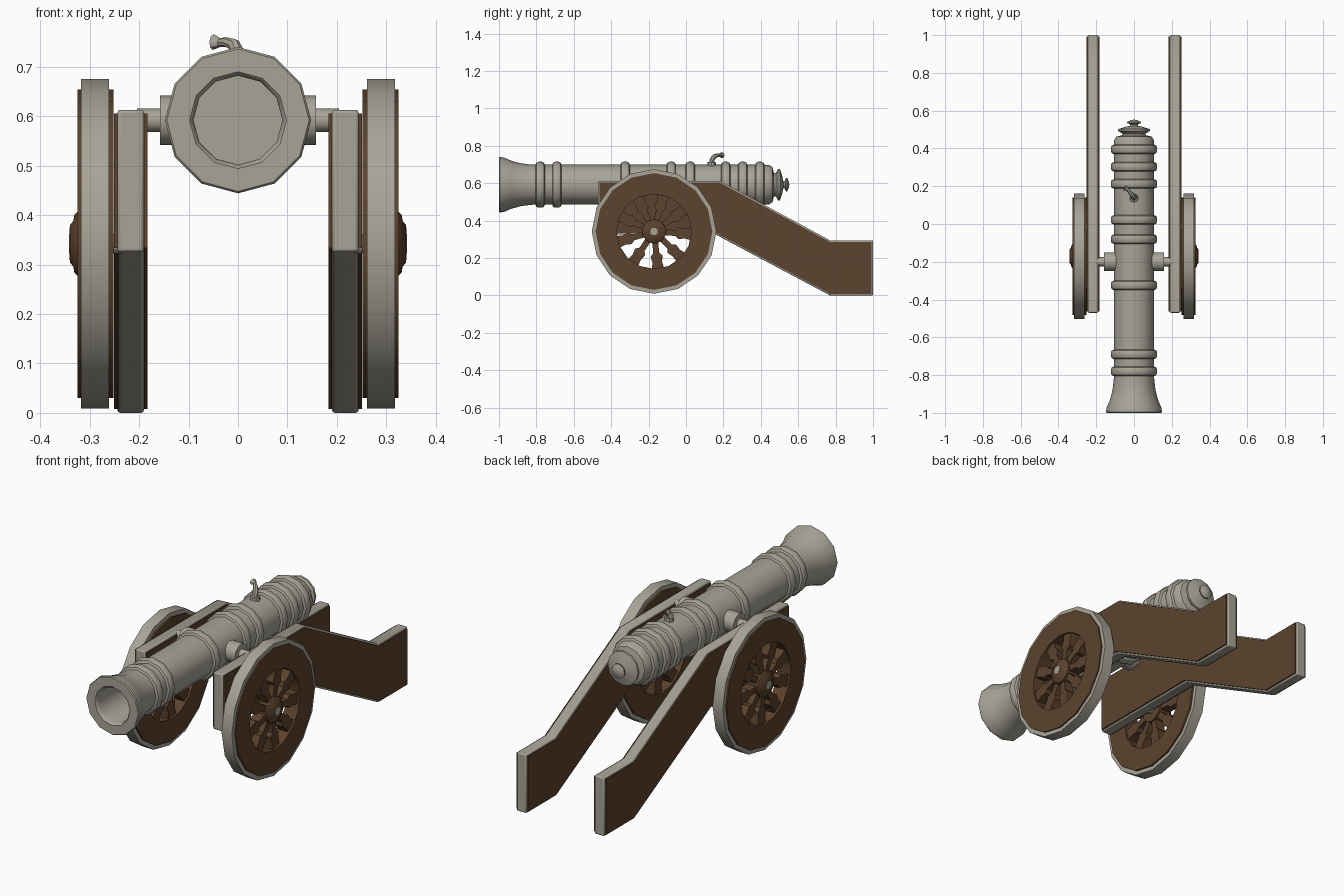
import bpy, bmesh
from math import sin, cos, pi, radians
from mathutils import Matrix, Vector

cube = bpy.data.objects.get("Cube")
if cube:
    bpy.data.objects.remove(cube, do_unlink=True)


def material(name, rgb):
    mat = bpy.data.materials.new(name)
    mat.use_nodes = True
    mat.diffuse_color = (*rgb, 1)
    mat.node_tree.nodes["Principled BSDF"].inputs["Base Color"].default_value = (*rgb, 1)
    return mat


IRON = material("warm grey iron", (0.39, 0.37, 0.31))
WOOD = material("brown wood", (0.107, 0.056, 0.026))

AXIS_Z = 0.592                          # height of the barrel axis
HUB = Vector((0, -0.171, 0.342))        # wheel centre
SIDEWAYS = Matrix.Rotation(-pi / 2, 4, 'Z')


def finish(bm, name, mat, mirror=False, bevel=0, angle=40):
    bmesh.ops.remove_doubles(bm, verts=bm.verts, dist=1e-5)
    bmesh.ops.recalc_face_normals(bm, faces=bm.faces)
    mesh = bpy.data.meshes.new(name)
    bm.to_mesh(mesh)
    bm.free()
    mesh.materials.append(mat)
    mesh.shade_smooth()
    mesh.set_sharp_from_angle(angle=radians(angle))
    obj = bpy.data.objects.new(name, mesh)
    bpy.context.collection.objects.link(obj)
    if bevel:
        mod = obj.modifiers.new("Soft edges", 'BEVEL')
        mod.width, mod.segments = bevel, 2
    if mirror:
        mod = obj.modifiers.new("Other side", 'MIRROR')
        mod.use_mirror_merge = False
    return obj


def lathe(name, profile, sides, matrix, mat, closed=False, **opts):
    """Turn (position, radius) points round the local y axis."""
    bm = bmesh.new()
    rings = []
    for y, r in profile:
        angles = [2 * pi * i / sides for i in range(sides)]
        rings.append([bm.verts.new(matrix @ Vector((r * sin(a), y, r * cos(a)))) for a in angles])
    pairs = list(zip(rings, rings[1:]))
    if closed:
        pairs.append((rings[-1], rings[0]))
    for a, b in pairs:
        for i in range(sides):
            j = (i + 1) % sides
            bm.faces.new((a[i], a[j], b[j], b[i]))
    bmesh.ops.dissolve_degenerate(bm, dist=1e-6, edges=bm.edges)
    return finish(bm, name, mat, **opts)


def add_prism(bm, outline, x0, x1):
    """Extrude a (y, z) outline from x0 to x1."""
    face = bm.faces.new([bm.verts.new((x0, y, z)) for y, z in outline])
    new = bmesh.ops.extrude_face_region(bm, geom=[face])["geom"]
    bmesh.ops.translate(bm, vec=(x1 - x0, 0, 0),
                        verts=[v for v in new if isinstance(v, bmesh.types.BMVert)])


# Barrel: bore, flared muzzle, banded tube and stepped breech with knob
profile = [(-0.65, 0), (-0.65, 0.09), (-0.98, 0.09), (-0.995, 0.093), (-1.0, 0.098),
           (-1.0, 0.144), (-0.995, 0.148), (-0.975, 0.146), (-0.93, 0.127),
           (-0.88, 0.114), (-0.82, 0.107)]
for band in (-0.78, -0.69, -0.325, -0.08, 0.022, 0.212, 0.303, 0.395):
    profile += [(band + dy, r) for dy, r in
                ((-0.025, 0.107), (-0.02, 0.118), (-0.009, 0.123),
                 (0.009, 0.123), (0.02, 0.118), (0.025, 0.107))]
profile += [(0.445, 0.105), (0.462, 0.094), (0.47, 0.062), (0.48, 0.062), (0.492, 0.085),
            (0.502, 0.085), (0.515, 0.045), (0.52, 0.02), (0.528, 0.02),
            (0.534, 0.036), (0.541, 0.036), (0.55, 0.016), (0.553, 0)]
lathe("barrel", profile, 12, Matrix.Translation((0, 0, AXIS_Z)), IRON)

# Trunnions resting on the cheeks
lathe("trunnions", [(0.05, 0), (0.05, 0.05), (0.158, 0.05), (0.158, 0.024),
                    (0.204, 0.024), (0.204, 0)], 12,
      Matrix.Translation((0, -0.2, AXIS_Z)) @ SIDEWAYS, IRON, mirror=True)

# Curled horn over the vent, with a round foot
lathe("vent_foot", [(0.69, 0), (0.69, 0.024), (0.712, 0.022), (0.717, 0)], 8,
      Matrix.Translation((0, 0.137, 0)) @ Matrix.Rotation(pi / 2, 4, 'X'), IRON)
path = [((0, 0.135, 0.70), 0.013), ((0, 0.14, 0.728), 0.014), ((-0.008, 0.152, 0.744), 0.013),
        ((-0.024, 0.17, 0.75), 0.01), ((-0.036, 0.184, 0.749), 0.009),
        ((-0.05, 0.192, 0.75), 0.016)]
bm = bmesh.new()
points = [Vector(p) for p, _ in path]
rings = []
for i, (p, r) in enumerate(path):
    along = points[min(i + 1, len(path) - 1)] - points[max(i - 1, 0)]
    turn = along.to_track_quat('Z', 'Y')
    rings.append([bm.verts.new(points[i] + turn @ Vector((r * cos(k * pi / 4), r * sin(k * pi / 4), 0)))
                  for k in range(8)])
for a, b in zip(rings, rings[1:]):
    for k in range(8):
        bm.faces.new((a[k], a[k - 1], b[k - 1], b[k]))
bm.faces.new(rings[0])
bm.faces.new(rings[-1])
finish(bm, "vent_horn", IRON)

# Carriage cheeks: iron-edged core with slightly inset wooden faces
def cheek_outline(d):
    k = d * 0.25        # mitre shift on the sloping corners
    return [(-0.47 + d, 0.613 - d), (0.18 - k, 0.613 - d), (0.77 - k, 0.295 - d), (1 - d, 0.295 - d),
            (1 - d, d), (0.77 + k, d), (0.16 + k, 0.325 + d), (-0.47 + d, 0.325 + d)]


bm = bmesh.new()
add_prism(bm, cheek_outline(0), 0.19, 0.244)
finish(bm, "cheek_cores", IRON, mirror=True, bevel=0.006)
bm = bmesh.new()
add_prism(bm, cheek_outline(0.008), 0.183, 0.251)
finish(bm, "cheek_boards", WOOD, mirror=True)

# Wheels: iron tyre, wooden rim, spokes, hub and axle end
wheel = Matrix.Translation(HUB) @ SIDEWAYS
lathe("wheel_tyres", [(0.261, 0.29), (0.261, 0.333), (0.318, 0.333), (0.318, 0.29)],
      16, wheel, IRON, closed=True, mirror=True)
lathe("wheel_rims", [(0.252, 0.2), (0.252, 0.312), (0.325, 0.312), (0.325, 0.2)],
      16, wheel, WOOD, closed=True, mirror=True)
lathe("wheel_hubs", [(0.254, 0), (0.254, 0.064), (0.325, 0.064), (0.331, 0.058), (0.333, 0.046),
                     (0.34, 0.038), (0.341, 0.02), (0.338, 0)], 16, wheel, WOOD, mirror=True)
lathe("axle_ends", [(0.235, 0), (0.235, 0.02), (0.342, 0.02), (0.342, 0)],
      12, wheel, IRON, mirror=True)

bm = bmesh.new()
half = [(0.05, 0.016), (0.115, 0.016), (0.132, 0.032), (0.165, 0.026), (0.21, 0.034)]
spoke = half + [(r, -w) for r, w in reversed(half)]
for i in range(9):
    a = radians(-84 + 40 * i)
    add_prism(bm, [(HUB.y + r * cos(a) - w * sin(a), HUB.z + r * sin(a) + w * cos(a))
                   for r, w in spoke], 0.262, 0.315)
finish(bm, "wheel_spokes", WOOD, mirror=True)
